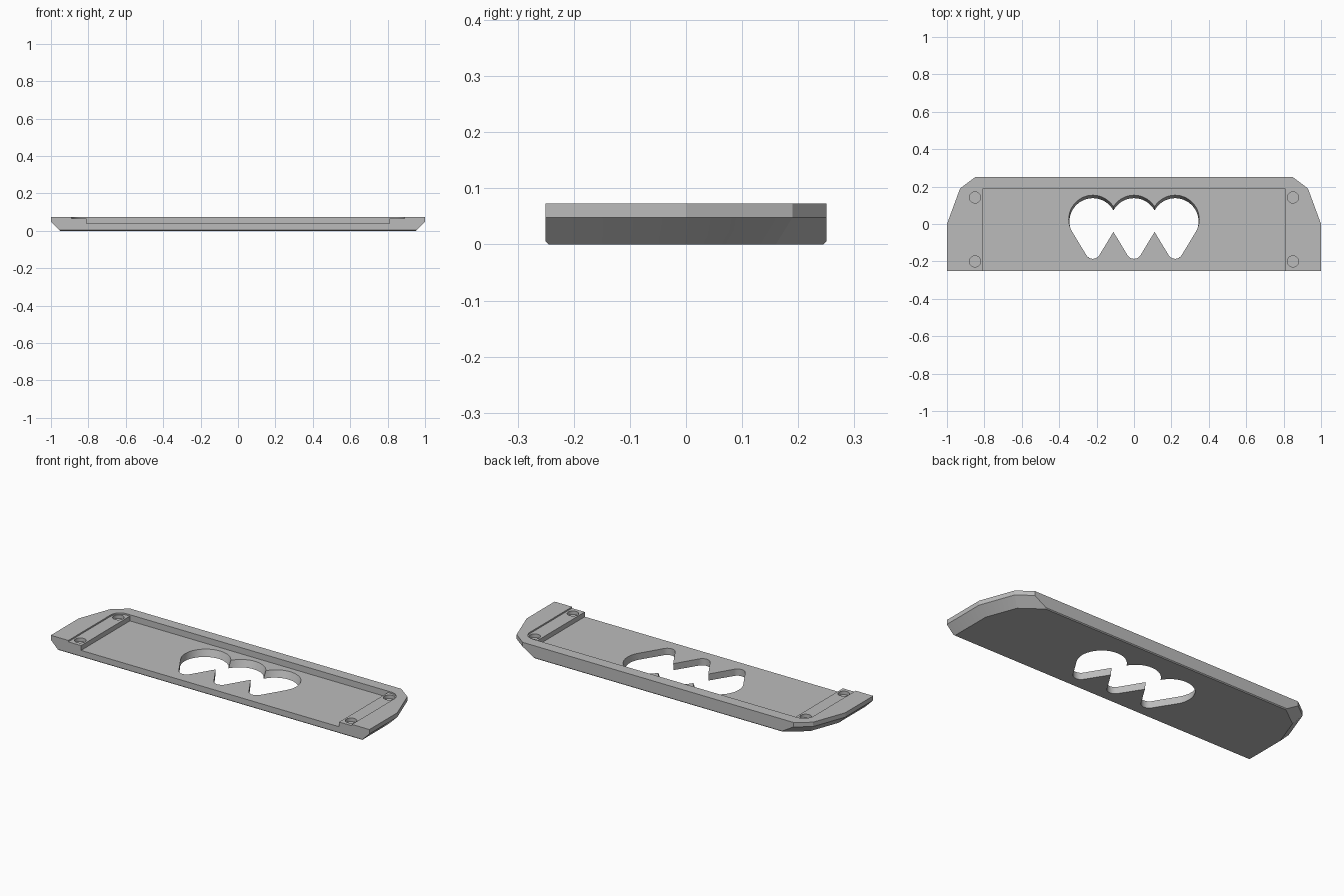
import bpy, bmesh, math
from mathutils import Vector
from mathutils.geometry import intersect_line_line_2d as _unused

cube = bpy.data.objects.get("Cube")
if cube:
    bpy.data.objects.remove(cube, do_unlink=True)

grey = bpy.data.materials.new("plain_grey")
grey.use_nodes = True
grey.diffuse_color = (0.5, 0.5, 0.5, 1)
grey.node_tree.nodes["Principled BSDF"].inputs["Base Color"].default_value = (0.5, 0.5, 0.5, 1)

HEIGHT, CHAMFER, LIP = 0.073, 0.048, 0.005
LEDGE_Z, FLOOR_Z = 0.065, 0.038


def loft(name, rings):
    """Solid through a stack of (z, outline) rings."""
    bm = bmesh.new()
    loops = [[bm.verts.new((x, y, z)) for x, y in pts] for z, pts in rings]
    for low, high in zip(loops, loops[1:]):
        for i in range(len(low)):
            j = (i + 1) % len(low)
            bm.faces.new((low[i], low[j], high[j], high[i]))
    bm.faces.new(loops[0][::-1])
    bm.faces.new(loops[-1])
    bmesh.ops.recalc_face_normals(bm, faces=bm.faces)
    mesh = bpy.data.meshes.new(name)
    bm.to_mesh(mesh)
    bm.free()
    mesh.materials.append(grey)
    obj = bpy.data.objects.new(name, mesh)
    bpy.context.collection.objects.link(obj)
    return obj


def inset(points, distances):
    """Move each edge of a counter-clockwise outline inward by its own distance."""
    n = len(points)
    lines = []
    for i, dist in enumerate(distances):
        a, b = Vector(points[i]), Vector(points[(i + 1) % n])
        d = (b - a).normalized()
        normal = Vector((d.y, -d.x))
        lines.append((normal, normal.dot(a) - dist))
    result = []
    for i in range(n):
        (p, c), (q, e) = lines[i - 1], lines[i]
        det = p.x * q.y - p.y * q.x
        result.append(((c * q.y - e * p.y) / det, (p.x * e - q.x * c) / det))
    return result


def arc(cx, cy, r, start, end, steps):
    angles = [start + (end - start) * i / steps for i in range(steps + 1)]
    return [(cx + r * math.cos(t), cy + r * math.sin(t)) for t in angles]


def cut(body, cutter):
    cutter.hide_render = True
    mod = body.modifiers.new("cut", "BOOLEAN")
    mod.operation, mod.solver, mod.object = "DIFFERENCE", "EXACT", cutter
    bpy.context.view_layer.objects.active = body
    bpy.ops.object.modifier_apply(modifier=mod.name)
    bpy.data.objects.remove(cutter, do_unlink=True)


# Body: clipped back corners, ends bevelled underneath
right = [(1, -0.25), (1, 0), (0.93, 0.19), (0.85, 0.25)]
outline = right + [(-x, y) for x, y in reversed(right)]
rings = []
for z in (0, LIP, CHAMFER, HEIGHT):
    side, lip = max(0, CHAMFER - z), max(0, LIP - z)
    rings.append((z, inset(outline, [side] * 3 + [lip] + [side] * 3 + [lip])))
tray = loft("tray", rings)

# Shallow ledge with rounded back corners, open at the front
back, half, r = 0.188, 0.89, 0.06
ledge = [(-half, -0.3), (half, -0.3)]
ledge += arc(half - r, back - r, r, 0, math.pi / 2, 10)
ledge += arc(r - half, back - r, r, math.pi / 2, math.pi, 10)
cut(tray, loft("ledge_cutter", [(LEDGE_Z, ledge), (0.1, ledge)]))

# Deep central recess
recess = [(-0.81, -0.3), (0.81, -0.3), (0.81, back), (-0.81, back)]
cut(tray, loft("recess_cutter", [(FLOOR_Z, recess), (0.1, recess)]))

# Blind round sockets on the ledges
for x in (-0.85, 0.85):
    for y in (-0.2, 0.142):
        circle = arc(x, y, 0.03, 0, math.tau, 32)[:-1]
        cut(tray, loft("socket_cutter", [(0.045, circle), (0.1, circle)]))


def teardrop(cx, cy, big):
    tip_y, tip = -0.145, 0.041
    a = math.asin((big - tip) / (cy - tip_y))
    return (arc(cx, cy, big, -a, math.pi + a, 40)
            + arc(cx, tip_y, tip, math.pi + a, math.tau - a, 16))


# Three overlapping teardrop openings, slightly narrower underneath
for cx in (-0.22, 0, 0.22):
    low, high = teardrop(cx, 0.013, 0.125), teardrop(cx, 0.025, 0.129)
    cut(tray, loft("opening_cutter", [(-0.02, low), (0, low), (FLOOR_Z, high), (0.06, high)]))

bpy.ops.object.select_all(action="DESELECT")
tray.select_set(True)
bpy.context.view_layer.objects.active = tray
bpy.ops.object.shade_smooth_by_angle(angle=math.radians(20))
